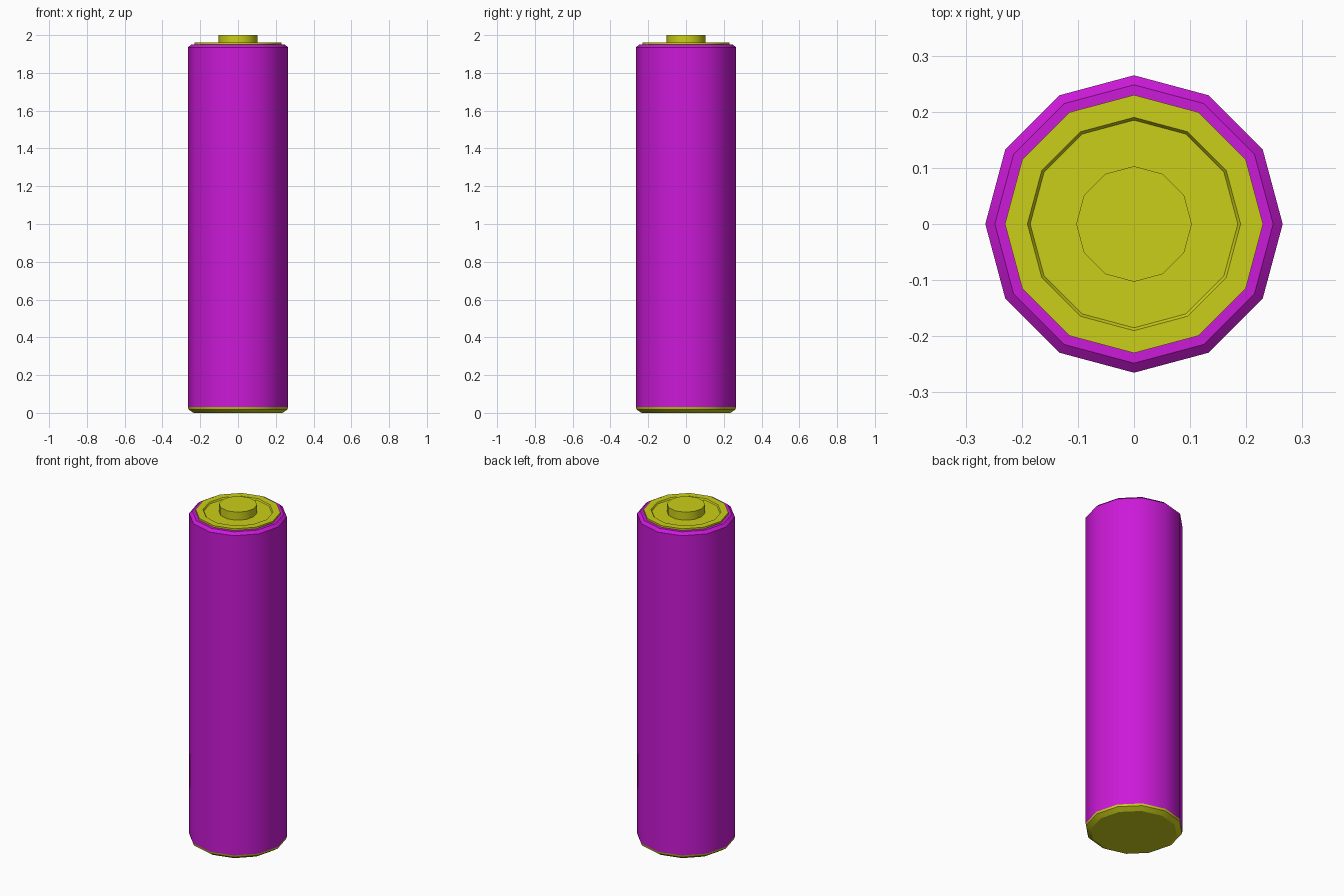
import bpy, bmesh, math

if "Cube" in bpy.data.objects:
    bpy.data.objects.remove(bpy.data.objects["Cube"])

SIDES = 12


def material(name, color):
    m = bpy.data.materials.new(name)
    m.diffuse_color = color
    m.use_nodes = True
    m.node_tree.nodes["Principled BSDF"].inputs["Base Color"].default_value = m.diffuse_color
    return m


def lathe(name, profile, mat):
    """Revolve (radius, z) points around z; radius 0 is never used, ends are capped if asked."""
    bm = bmesh.new()
    rings = []
    for r, z in profile:
        rings.append([bm.verts.new((r * math.cos(2 * math.pi * i / SIDES),
                                    r * math.sin(2 * math.pi * i / SIDES), z))
                      for i in range(SIDES)])
    for a, b in zip(rings, rings[1:]):
        for i in range(SIDES):
            j = (i + 1) % SIDES
            bm.faces.new((a[i], a[j], b[j], b[i]))
    bm.faces.new(rings[0][::-1])
    bm.faces.new(rings[-1])
    bmesh.ops.recalc_face_normals(bm, faces=bm.faces)
    mesh = bpy.data.meshes.new(name)
    bm.to_mesh(mesh)
    bm.free()
    mesh.materials.append(mat)
    ob = bpy.data.objects.new(name, mesh)
    bpy.context.collection.objects.link(ob)
    bpy.ops.object.select_all(action='DESELECT')
    ob.select_set(True)
    bpy.context.view_layer.objects.active = ob
    bpy.ops.object.shade_smooth_by_angle(angle=math.radians(32))
    return ob


purple = material("wrapper_purple", (0.60, 0.01, 0.68, 1))
yellow = material("metal_yellow", (0.60, 0.62, 0.01, 1))

# Coloured sleeve with chamfered top shoulder
lathe("battery_sleeve", [(0.265, 0.03), (0.265, 1.935), (0.248, 1.95), (0.23, 1.95)], purple)

# Chamfered negative end
lathe("bottom_terminal", [(0.235, 0.0), (0.262, 0.018), (0.265, 0.03)], yellow)

# Top plate with shallow recess and raised positive contact
lathe("top_terminal", [(0.23, 1.945), (0.23, 1.96), (0.19, 1.96), (0.185, 1.952),
                       (0.103, 1.952), (0.103, 2.0)], yellow)
